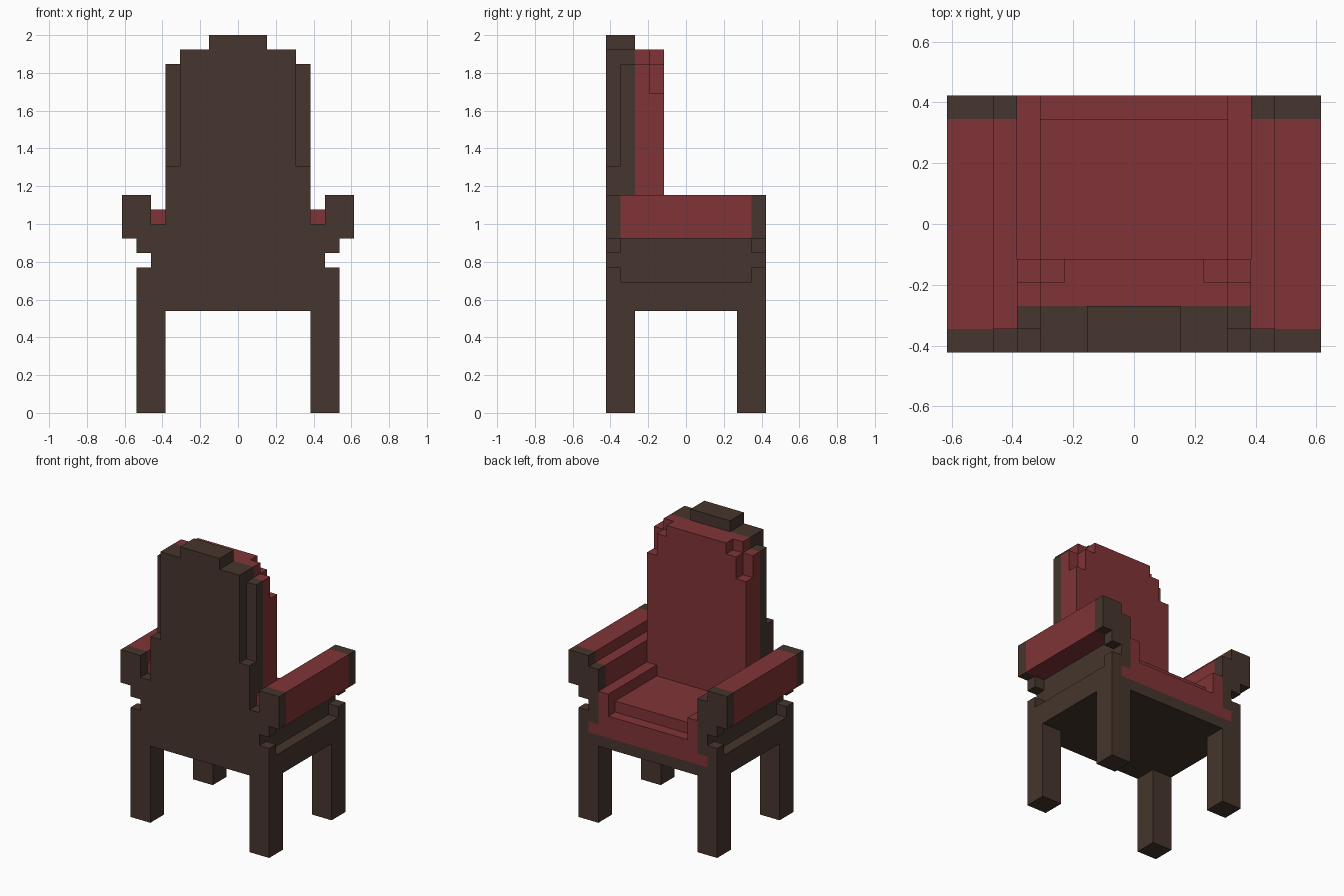
import bpy, bmesh

if "Cube" in bpy.data.objects:
    bpy.data.objects.remove(bpy.data.objects["Cube"])

U = 2 / 26  # one block of the design


def material(name, rgb):
    m = bpy.data.materials.new(name)
    m.diffuse_color = (*rgb, 1)
    m.use_nodes = True
    m.node_tree.nodes["Principled BSDF"].inputs["Base Color"].default_value = m.diffuse_color
    return m


WOOD = material("dark_wood", (0.061, 0.036, 0.026))
RED = material("red_fabric", (0.216, 0.034, 0.037))


def extrude(name, outlines, y0, y1, mat):
    """Extrude x-z outlines (in blocks) from y0 to y1 as one object."""
    bm = bmesh.new()
    for pts in outlines:
        face = bm.faces.new([bm.verts.new((x * U, y0 * U, z * U)) for x, z in pts])
        out = bmesh.ops.extrude_face_region(bm, geom=[face])
        verts = [g for g in out["geom"] if isinstance(g, bmesh.types.BMVert)]
        bmesh.ops.translate(bm, verts=verts, vec=(0, (y1 - y0) * U, 0))
    bmesh.ops.recalc_face_normals(bm, faces=bm.faces)
    me = bpy.data.meshes.new(name)
    bm.to_mesh(me)
    bm.free()
    me.materials.append(mat)
    ob = bpy.data.objects.new(name, me)
    bpy.context.collection.objects.link(ob)
    return ob


def flip(pts):
    return [(-x, z) for x, z in reversed(pts)]


def whole(name, half, y0, y1, mat):
    """Right half outline, closed across the centre by its reflection."""
    return extrude(name, [half + flip(half)], y0, y1, mat)


def pair(name, pts, y0, y1, mat):
    """Closed outline plus a mirrored copy on the other side."""
    return extrude(name, [pts, flip(pts)], y0, y1, mat)


def rect(x0, x1, z0, z1):
    return [(x0, z0), (x1, z0), (x1, z1), (x0, z1)]


# Legs
pair("back_legs", rect(5, 7, 0, 7), -5.5, -3.5, WOOD)
pair("front_legs", rect(5, 7, 0, 7), 3.5, 5.5, WOOD)

# Notched outer edge shared by both end panels, up to the arm block
edge = [(7, 7), (7, 10), (6, 10), (6, 11), (7, 11), (7, 12), (8, 12), (8, 15), (6, 15)]

# Tall wooden back
whole("back_panel", edge + [(6, 13), (5, 13), (5, 17), (4, 17), (4, 25), (2, 25), (2, 26)],
      -5.5, -4.5, WOOD)
whole("back_frame", [(5, 9), (5, 24), (4, 24), (4, 25), (2, 25), (2, 26)], -4.5, -3.5, WOOD)

# Stepped back cushion
whole("back_cushion_rear", [(5, 9), (5, 24), (4, 24), (4, 25)], -3.5, -2.5, RED)
whole("back_cushion_front", [(5, 9), (5, 22), (4, 22), (4, 24), (3, 24), (3, 25)],
      -2.5, -1.5, RED)

# Seat base, recessed side rails and seat cushion
whole("seat_base", [(7, 7), (7, 9)], -4.5, 4.5, WOOD)
pair("side_rails", rect(5, 6, 9, 12), -4.5, 4.5, WOOD)
whole("seat_cushion", [(5, 9), (5, 12), (4, 12), (4, 11)], -1.5, 4.5, RED)

# Arm pads with a lower inner step
pair("arm_pads", [(5, 12), (8, 12), (8, 15), (6, 15), (6, 14), (5, 14)], -4.5, 4.5, RED)

# Front frame and the fabric panel set into it
whole("front_frame", edge + [(6, 14), (5, 14), (5, 9), (6, 9), (6, 8)], 4.5, 5.5, WOOD)
whole("front_panel", [(6, 8), (6, 9), (5, 9), (5, 12), (4, 12), (4, 10)], 4.5, 5.5, RED)
